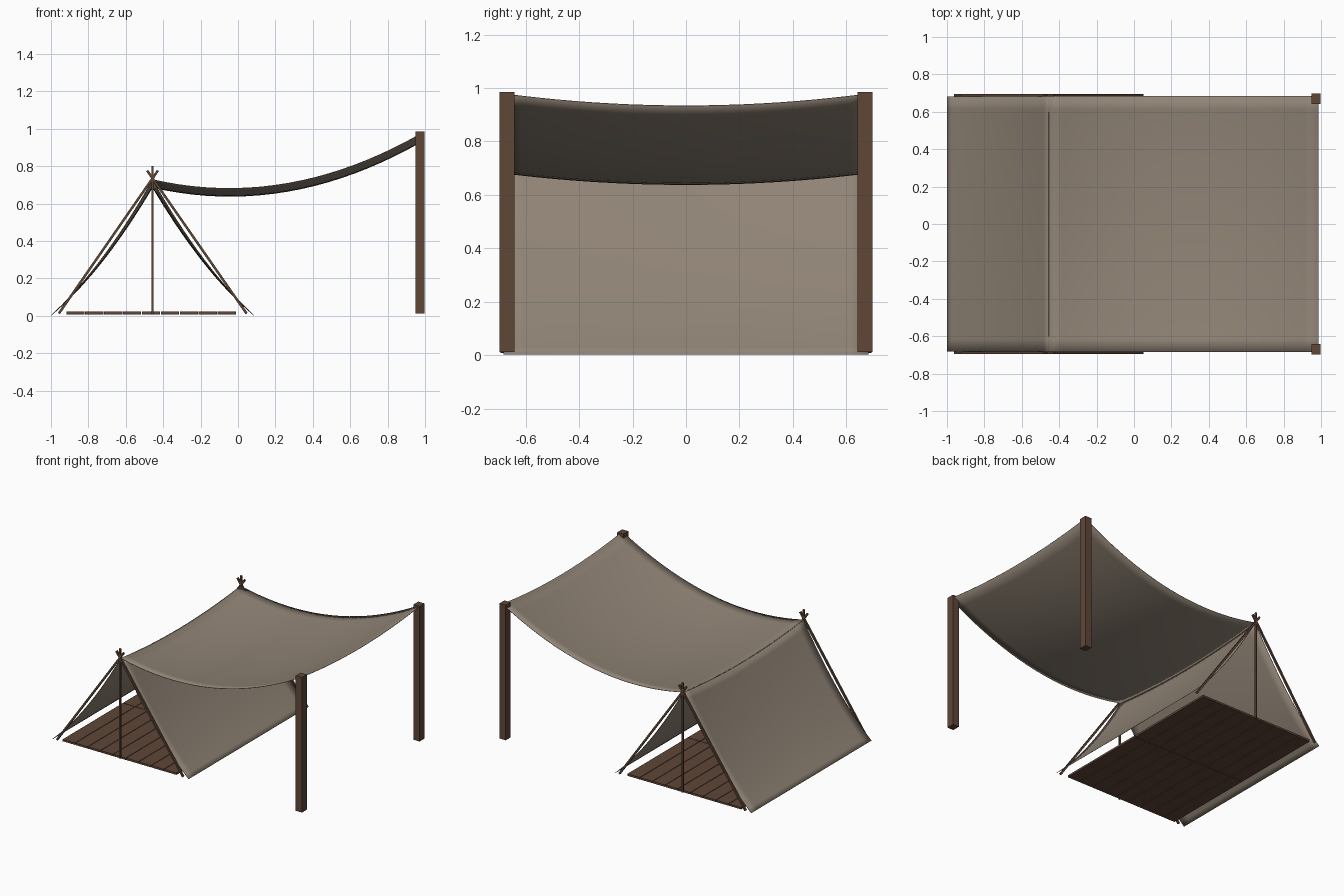
import bpy, bmesh, math
from mathutils import Vector

if "Cube" in bpy.data.objects:
    bpy.data.objects.remove(bpy.data.objects["Cube"])


def material(name, rgb):
    m = bpy.data.materials.new(name)
    m.diffuse_color = (*rgb, 1)
    m.use_nodes = True
    m.node_tree.nodes["Principled BSDF"].inputs["Base Color"].default_value = m.diffuse_color
    return m


FABRIC = material("canvas taupe", (0.28, 0.23, 0.18))
WOOD = material("brown wood", (0.115, 0.062, 0.039))
RX, RZ, W = -0.457, 0.73, 0.683   # ridge position and cloth half width


def finish(name, bm, mat):
    me = bpy.data.meshes.new(name)
    bm.to_mesh(me)
    bm.free()
    me.materials.append(mat)
    ob = bpy.data.objects.new(name, me)
    bpy.context.collection.objects.link(ob)
    return ob


def box(name, lo, hi, mat=WOOD):
    bm = bmesh.new()
    bmesh.ops.create_cube(bm, size=1)
    for v in bm.verts:
        v.co = Vector([(a + b) / 2 + c * (b - a) for a, b, c in zip(lo, hi, v.co)])
    return finish(name, bm, mat)


def pole(name, a, b, size):
    # square stick running between two points
    a, b = Vector(a), Vector(b)
    bm = bmesh.new()
    bmesh.ops.create_cube(bm, size=1)
    d = b - a
    ang = math.atan2(d.x, d.z)
    for v in bm.verts:
        x, y, z = v.co.x * size, v.co.y * size, v.co.z * d.length
        v.co = (a + b) / 2 + Vector((x * math.cos(ang) + z * math.sin(ang), y,
                                     -x * math.sin(ang) + z * math.cos(ang)))
    return finish(name, bm, WOOD)


def cloth(name, x1, z1, sag, dip0, dip1, n=20):
    # sheet from the ridge to (x1, z1), sagging along and across
    bm = bmesh.new()
    rows = []
    for i in range(n + 1):
        t = i / n
        row = []
        for j in range(n + 1):
            s = 2 * j / n - 1
            z = RZ + (z1 - RZ) * t - 4 * sag * t * (1 - t)
            z -= (dip0 + (dip1 - dip0) * t) * (1 - s * s)
            row.append(bm.verts.new((RX + (x1 - RX) * t, W * s, max(z, 0.002))))
        rows.append(row)
    for i in range(n):
        for j in range(n):
            f = [rows[i][j], rows[i + 1][j], rows[i + 1][j + 1], rows[i][j + 1]]
            bm.faces.new(f if x1 > RX else f[::-1])
    for f in bm.faces:
        f.smooth = True
    ob = finish(name, bm, FABRIC)
    m = ob.modifiers.new("thickness", "SOLIDIFY")
    m.thickness = 0.003
    m.offset = -1
    return ob


# Cloth sheets: two tent sides and the awning
cloth("tent_side_left", -1.0, 0.004, 0.058, 0.04, 0.0)
cloth("tent_side_right", 0.086, 0.004, 0.058, 0.04, 0.0)
cloth("awning", 0.985, 0.98, 0.145, 0.042, 0.045)

for side, tag in ((-1, "front"), (1, "back")):
    # Awning posts
    ys = sorted((side * 0.642, side * 0.698))
    box(f"{tag}_post", (0.948, ys[0], 0.012), (0.998, ys[1], 0.985))
    # Crossed tent poles and upright
    y = side * 0.689
    pole(f"{tag}_left_pole", (-0.958, y, 0.012), (-0.428, y, 0.777), 0.013)
    pole(f"{tag}_right_pole", (0.046, y, 0.012), (-0.486, y, 0.777), 0.013)
    pole(f"{tag}_upright", (RX, y, 0.01), (RX, y, 0.80), 0.012)
    # Floor planks, split at the middle
    pw = 0.91 / 9
    ys = sorted((side * 0.002, side * 0.684))
    for k in range(9):
        x = -0.92 + k * pw
        box(f"{tag}_floor_plank_{k}", (x + 0.002, ys[0], 0.008), (x + pw - 0.002, ys[1], 0.022))
